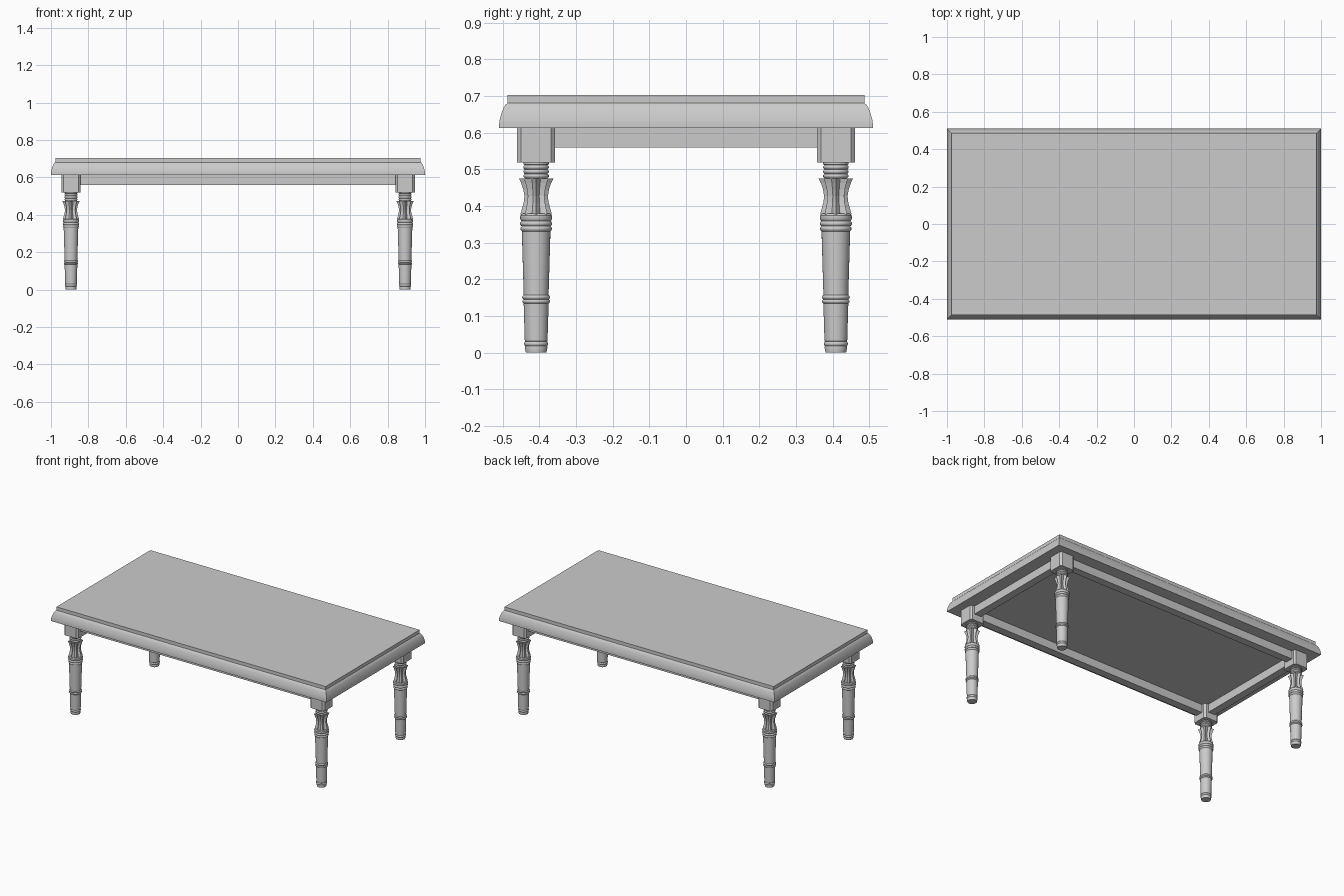
import bpy, bmesh, math

if "Cube" in bpy.data.objects:
    bpy.data.objects.remove(bpy.data.objects["Cube"])

LEG_X, LEG_Y = 0.893, 0.409


def make_object(name, bm, smooth=None):
    bmesh.ops.recalc_face_normals(bm, faces=bm.faces)
    mesh = bpy.data.meshes.new(name)
    bm.to_mesh(mesh)
    bm.free()
    ob = bpy.data.objects.new(name, mesh)
    bpy.context.collection.objects.link(ob)
    if smooth:
        bpy.ops.object.select_all(action='DESELECT')
        ob.select_set(True)
        bpy.context.view_layer.objects.active = ob
        bpy.ops.object.shade_smooth_by_angle(angle=math.radians(smooth))
    return ob


def loft(name, rings, smooth=None):
    """Skin a stack of equal-length point rings and cap both ends."""
    bm = bmesh.new()
    loops = [[bm.verts.new(p) for p in ring] for ring in rings]
    for a, b in zip(loops, loops[1:]):
        for i in range(len(a)):
            j = (i + 1) % len(a)
            bm.faces.new((a[i], a[j], b[j], b[i]))
    bm.faces.new(loops[0])
    bm.faces.new(loops[-1])
    return make_object(name, bm, smooth)


def rect(inset, z):
    x, y = 1.0 - inset, 0.51 - inset
    return [(-x, -y, z), (x, -y, z), (x, y, z), (-x, y, z)]


def circle(r, z, n=32, valley=1.0):
    """Round ring; valley below 1 pulls every second point in for flutes."""
    return [(r * k * math.cos(a), r * k * math.sin(a), z)
            for i in range(n)
            for a in [2 * math.pi * i / n]
            for k in [valley if i % 2 else 1.0]]


def bead(z0, z1, r, depth=0.004, steps=6):
    """Half-round moulding between two heights."""
    return [(r - depth + depth * math.sin(math.pi * i / steps),
             z0 + (z1 - z0) * i / steps) for i in range(steps + 1)]


def box(name, x0, x1, y0, y1, z0, z1, bevel=0.0):
    bm = bmesh.new()
    bmesh.ops.create_cube(bm, size=1)
    for v in bm.verts:
        v.co = ((x0 + x1) / 2 + v.co.x * (x1 - x0),
                (y0 + y1) / 2 + v.co.y * (y1 - y0),
                (z0 + z1) / 2 + v.co.z * (z1 - z0))
    if bevel:
        upright = [e for e in bm.edges
                   if abs(e.verts[0].co.z - e.verts[1].co.z) > 0.01]
        bmesh.ops.bevel(bm, geom=upright, offset=bevel, segments=1,
                        affect='EDGES')
    return make_object(name, bm)


# Table top: curved moulding with a stepped slab edge
loft("table_top", [rect(i, z) for i, z in [
    (0.0, 0.613), (0.0, 0.625), (0.002, 0.638), (0.006, 0.652),
    (0.011, 0.666), (0.017, 0.676), (0.023, 0.681), (0.023, 0.703)]], 25)

# Aprons between the leg blocks
T = 0.025
for s, side in ((-1, "front"), (1, "back")):
    box(side + "_apron", -LEG_X, LEG_X, s * LEG_Y - T, s * LEG_Y + T, 0.56, 0.614)
for s, side in ((-1, "left"), (1, "right")):
    box(side + "_apron", s * LEG_X - T, s * LEG_X + T, -LEG_Y, LEG_Y, 0.56, 0.614)

# Turned leg parts, modelled once at the origin
shaft = [(0.028, 0.0), (0.031, 0.015)]
shaft += bead(0.018, 0.030, 0.033, 0.003)
shaft += [(0.031, 0.031), (0.034, 0.132)]
shaft += bead(0.134, 0.145, 0.038) + bead(0.145, 0.157, 0.038)
shaft += [(0.034, 0.160), (0.039, 0.328)]
shaft += bead(0.331, 0.345, 0.043) + bead(0.345, 0.359, 0.044)
shaft += [(0.041, 0.360), (0.044, 0.366), (0.043, 0.374), (0.038, 0.379)]

collar = [(0.030, 0.470)]
collar += bead(0.476, 0.488, 0.035) + bead(0.488, 0.500, 0.035)
collar += bead(0.500, 0.512, 0.035) + [(0.035, 0.514), (0.035, 0.522)]

flute = [(0.043, 0.377), (0.039, 0.392), (0.034, 0.410), (0.032, 0.427),
         (0.035, 0.445), (0.041, 0.463), (0.047, 0.475)]

parts = [
    loft("leg_shaft", [circle(r, z) for r, z in shaft], 35),
    loft("leg_fluted_vase", [circle(r, z, 16, 0.68) for r, z in flute]),
    loft("leg_collar", [circle(r, z) for r, z in collar], 35),
    box("leg_block", -0.052, 0.052, -0.052, 0.052, 0.519, 0.614, 0.011),
]

# Place the leg at all four corners
for i, (sx, sy) in enumerate([(-1, -1), (1, -1), (1, 1), (-1, 1)]):
    corner = ("front" if sy < 0 else "back") + ("_left" if sx < 0 else "_right")
    for part in parts:
        ob = part
        if i < 3:
            ob = part.copy()
            bpy.context.collection.objects.link(ob)
            ob.name = corner + "_" + part.name.split(".")[0]
        else:
            ob.name = corner + "_" + part.name
        ob.location = (sx * LEG_X, sy * LEG_Y, 0)
